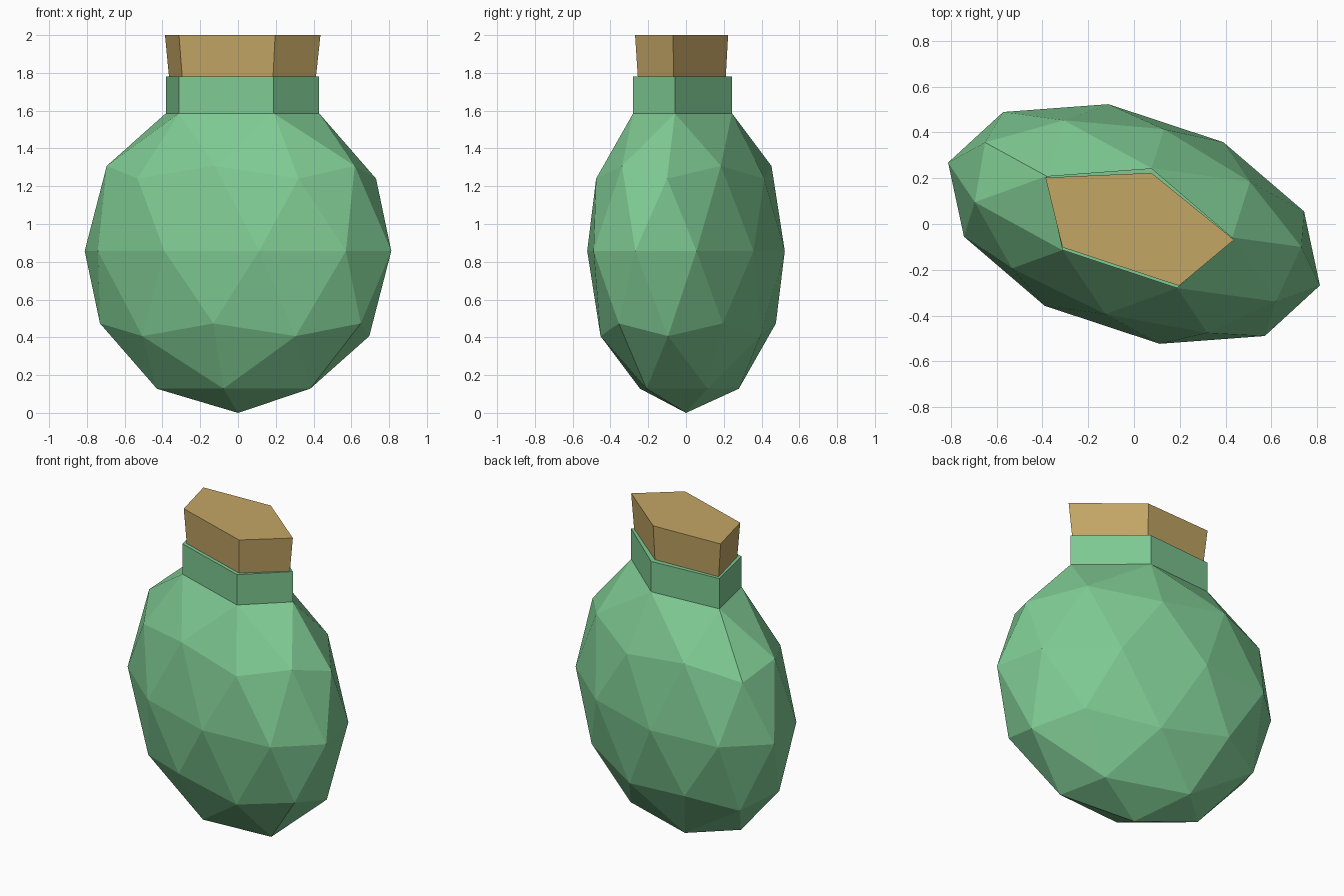
import bpy, bmesh
from math import cos, sin, tau
from mathutils import Matrix, Vector

if "Cube" in bpy.data.objects:
    bpy.data.objects.remove(bpy.data.objects["Cube"])

R = 0.857          # half height of the body sphere
NECK_TOP = 1.78


def make_object(name, bm, color):
    bmesh.ops.recalc_face_normals(bm, faces=bm.faces)
    mesh = bpy.data.meshes.new(name)
    bm.to_mesh(mesh)
    bm.free()
    mat = bpy.data.materials.new(name + "_material")
    mat.diffuse_color = color
    mat.use_nodes = True
    mat.node_tree.nodes["Principled BSDF"].inputs["Base Color"].default_value = mat.diffuse_color
    mesh.materials.append(mat)
    obj = bpy.data.objects.new(name, mesh)
    bpy.context.collection.objects.link(obj)
    return obj


# Bottle: low-poly sphere flattened along a diagonal, pole cut off, neck extruded
bm = bmesh.new()
bmesh.ops.create_icosphere(bm, subdivisions=2, radius=1)
flatten = Matrix(((0.817, -0.112, 0, 0), (-0.112, 0.523, 0, 0),
                  (0, 0, R, R), (0, 0, 0, 1)))
bm.transform(flatten)
pole = max(bm.verts, key=lambda v: v.co.z)
bmesh.ops.delete(bm, geom=[pole], context='VERTS')
rim = [e for e in bm.edges if e.is_boundary]
neck = bmesh.ops.extrude_edge_only(bm, edges=rim)["geom"]
for v in neck:
    if isinstance(v, bmesh.types.BMVert):
        v.co.z = NECK_TOP
bmesh.ops.contextual_create(bm, geom=[e for e in neck if isinstance(e, bmesh.types.BMEdge)])
make_object("bottle", bm, (0.21, 0.59, 0.29, 1))

# Cork: skewed pentagonal plug that widens towards the top
bm = bmesh.new()
a, b = Vector((0.4345, -0.066, 0)), Vector((-0.063, 0.259, 0))
rings = []
for z, s in ((NECK_TOP - 0.01, 0.943), (2.0, 1.0)):
    rings.append([bm.verts.new((a * cos(tau * k / 5) + b * sin(tau * k / 5)) * s
                               + Vector((0.002, -0.003, z))) for k in range(5)])
low, top = rings
bm.faces.new(low)
bm.faces.new(top)
for k in range(5):
    j = (k + 1) % 5
    bm.faces.new((low[k], low[j], top[j], top[k]))
make_object("cork", bm, (0.55, 0.38, 0.13, 1))
